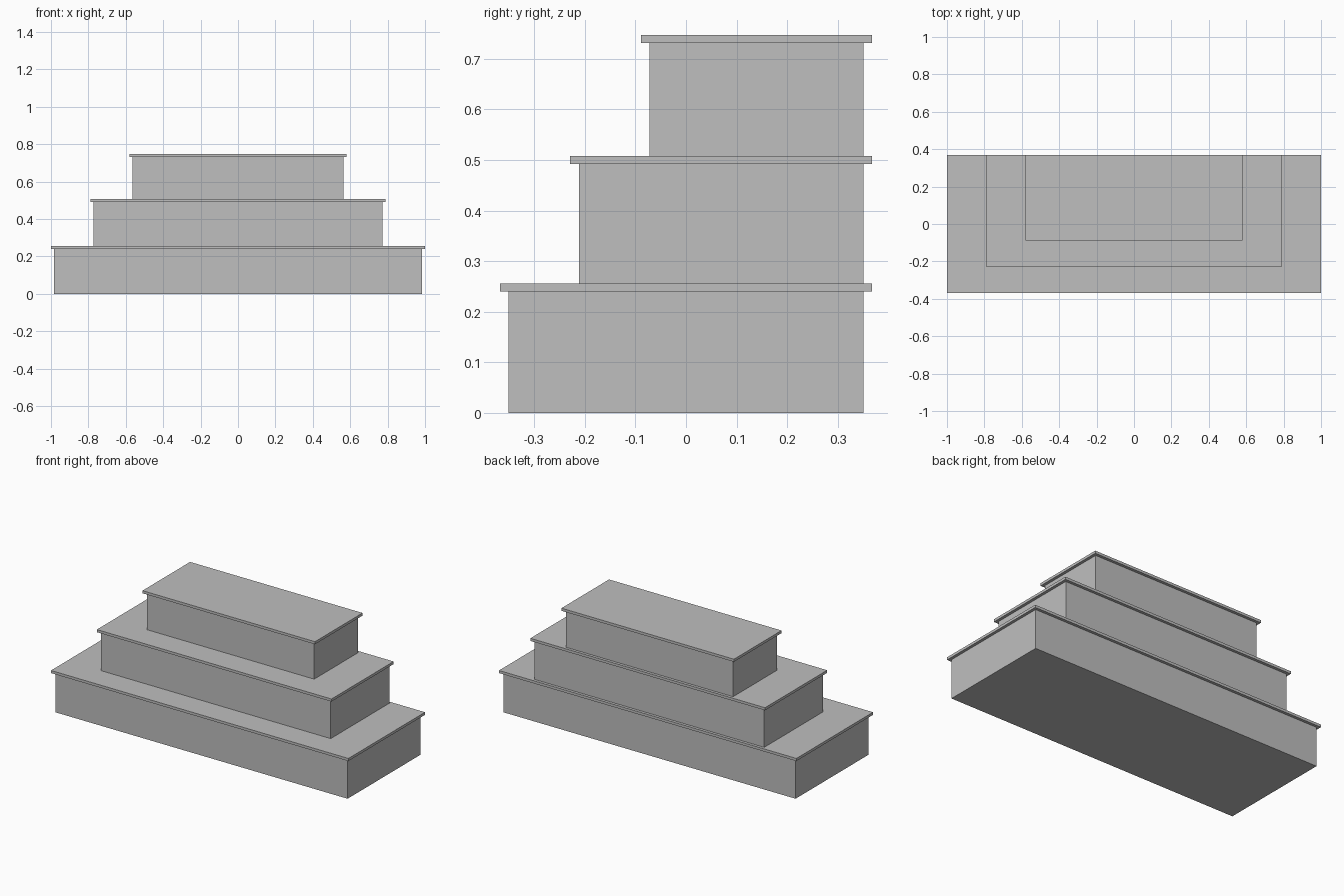
import bpy

cube = bpy.data.objects.get("Cube")
if cube:
    bpy.data.objects.remove(cube, do_unlink=True)

GREY = (0.52, 0.52, 0.52, 1.0)
grey = bpy.data.materials.new("plain_grey")
grey.use_nodes = True
grey.diffuse_color = GREY
grey.node_tree.nodes["Principled BSDF"].inputs["Base Color"].default_value = GREY

BACK = 0.368       # shared back edge of all slabs
OVERHANG = 0.017   # slab lip beyond the riser on every side
THICK = 0.016      # slab thickness


def box(name, half_width, front, back, bottom, top):
    """Axis-aligned box centred on x."""
    bpy.ops.mesh.primitive_cube_add(
        size=1, location=(0, (front + back) / 2, (bottom + top) / 2))
    obj = bpy.context.object
    obj.name = obj.data.name = name
    obj.scale = (2 * half_width, back - front, top - bottom)
    bpy.ops.object.transform_apply(location=False, rotation=False, scale=True)
    obj.data.materials.append(grey)


# Each tier: name, slab half width, slab front edge, slab top height
tiers = [
    ("lower", 1.0, -0.368, 0.256),
    ("middle", 0.789, -0.229, 0.508),
    ("upper", 0.58, -0.089, 0.747),
]

floor = 0.0
for name, half, front, top in tiers:
    # Riser block resting on the tier below
    box(name + "_riser", half - OVERHANG, front + OVERHANG,
        BACK - OVERHANG, floor, top - THICK)
    # Thin overhanging slab
    box(name + "_slab", half, front, BACK, top - THICK, top)
    floor = top
